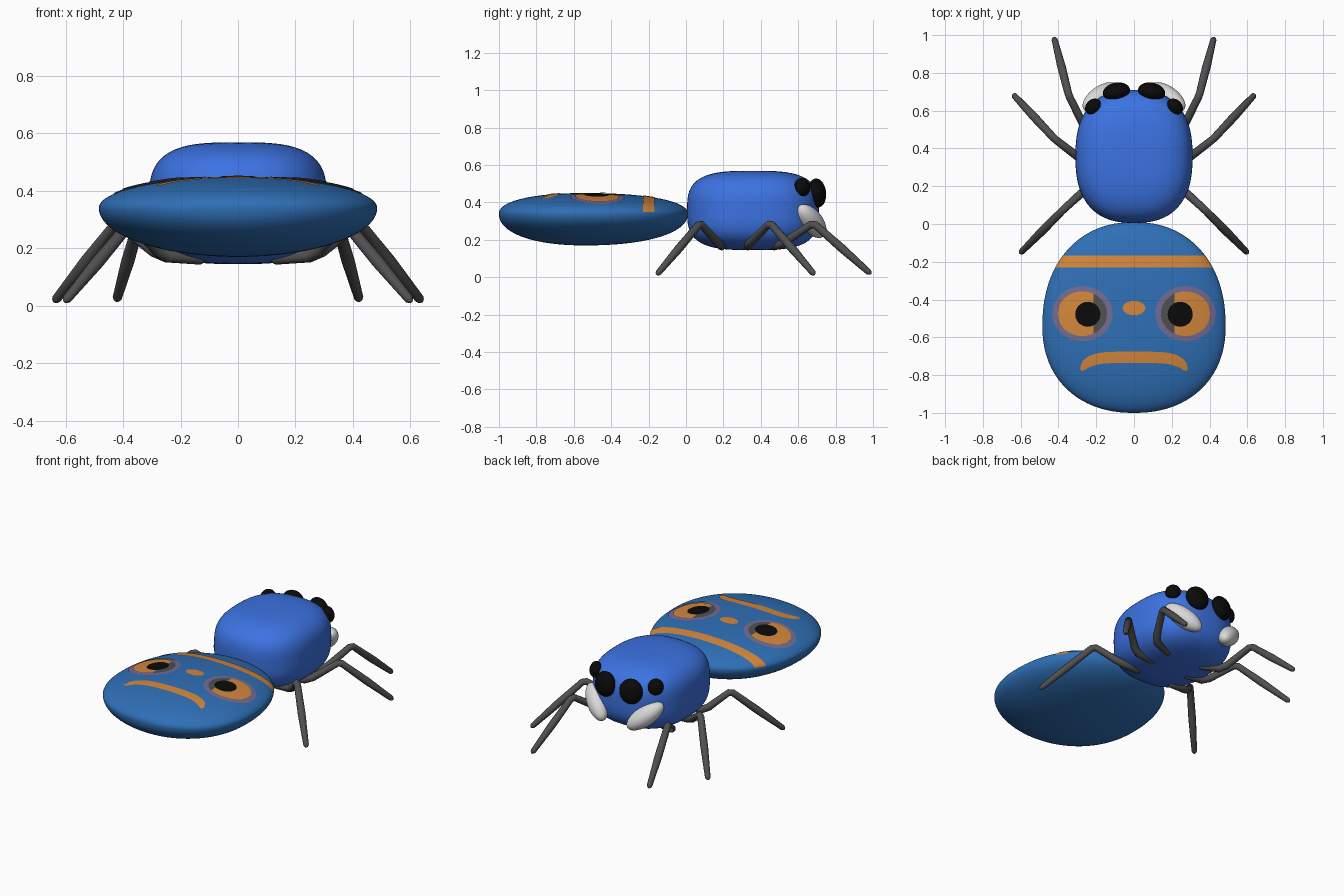
import bpy, bmesh, math
from mathutils import Vector

if "Cube" in bpy.data.objects:
    bpy.data.objects.remove(bpy.data.objects["Cube"])


def material(name, r, g, b):
    m = bpy.data.materials.new(name)
    m.diffuse_color = (r, g, b, 1)
    m.use_nodes = True
    m.node_tree.nodes["Principled BSDF"].inputs["Base Color"].default_value = m.diffuse_color
    return m


BLUE = material("bright_blue", 0.045, 0.17, 0.76)
DEEP = material("deep_blue", 0.028, 0.16, 0.47)
ORANGE = material("orange", 0.65, 0.24, 0.045)
GREY = material("dark_grey", 0.08, 0.08, 0.08)
WHITE = material("pale_grey", 0.7, 0.7, 0.7)
BLACK = material("black", 0.003, 0.003, 0.003)
MAUVE = material("mauve", 0.17, 0.15, 0.29)


def finish(name, bm, mat):
    me = bpy.data.meshes.new(name)
    bm.to_mesh(me)
    bm.free()
    me.materials.append(mat)
    me.shade_smooth()
    ob = bpy.data.objects.new(name, me)
    bpy.context.collection.objects.link(ob)
    return ob


def grid(bm, fn, nu, nv):
    """Quad sheet from fn(u, v), u and v in 0..1."""
    rows = [[bm.verts.new(fn(i / nu, j / nv)) for j in range(nv + 1)] for i in range(nu + 1)]
    for i in range(nu):
        for j in range(nv):
            bm.faces.new((rows[i][j], rows[i + 1][j], rows[i + 1][j + 1], rows[i][j + 1]))
    bmesh.ops.remove_doubles(bm, verts=bm.verts, dist=1e-5)
    bmesh.ops.dissolve_degenerate(bm, edges=bm.edges, dist=1e-6)


# Abdomen: flattened egg, lower half deeper than upper half
YC, ZC, W, TOP, BOT, N = -0.54, 0.34, 0.485, 0.11, 0.17, 2.2


def swell(y):
    t = abs(y - YC) / (0.55 if y > YC else 0.46)
    return max(0.0, 1 - t ** N) ** (1 / N)


def abdomen(u, v):
    c = math.cos(math.pi * u)
    y = YC + c * (0.55 if c > 0 else 0.46)
    f = swell(y)
    a = 2 * math.pi * v
    s = math.sin(a)
    return (W * f * math.cos(a), y, ZC + f * s * (TOP if s > 0 else BOT))


bm = bmesh.new()
grid(bm, abdomen, 72, 96)
bmesh.ops.recalc_face_normals(bm, faces=bm.faces)
finish("abdomen", bm, DEEP)


# Painted markings: thin plates lying on the abdomen's upper surface
def plate(name, mat, fn, nu, nv, lift):
    def on_top(u, v):
        x, y = fn(u, v)
        f = swell(y)
        z = ZC + TOP * math.sqrt(max(0.0, f * f - (x / W) ** 2))
        return (x * (1 + lift), y, z + lift)
    bm = bmesh.new()
    grid(bm, on_top, nu, nv)
    bm.normal_update()
    if sum(f.normal.z for f in bm.faces) < 0:
        bmesh.ops.reverse_faces(bm, faces=bm.faces)
    finish(name, bm, mat)


def disc(cx, cy, rx, ry):
    return lambda u, v: (cx + rx * u * math.cos(2 * math.pi * v),
                         cy + ry * u * math.sin(2 * math.pi * v))


def band(u, v):
    y = -0.168 - 0.062 * v
    return (W * swell(y) * math.cos(math.pi * (0.02 + 0.96 * u)), y)


def mouth(u, v):
    s = 2 * u - 1
    cap = math.sqrt(max(0.0, 1 - abs(s) ** 24))
    return (0.285 * s, -0.706 - 0.06 * abs(s) ** 5 + 0.03 * cap * (2 * v - 1))


plate("cross_band", ORANGE, band, 80, 6, 0.003)
plate("mouth_marking", ORANGE, mouth, 60, 6, 0.003)
plate("nose_marking", ORANGE, disc(0, -0.445, 0.06, 0.038), 6, 32, 0.003)
for side, label in ((-1, "left"), (1, "right")):
    cx, cy = side * 0.272, -0.475

    def outer_part(u, v):
        # outer part of the iris, cut straight on its inner side
        d = -0.06 + 0.19 * u
        h = 0.118 * math.sqrt(max(0.0, 1 - (d / 0.13) ** 2))
        return (cx + side * d, cy + h * (2 * v - 1))

    plate(label + "_eyespot_ring", MAUVE, disc(cx, cy, 0.16, 0.146), 10, 48, 0.0025)
    plate(label + "_eyespot_shadow", GREY, disc(cx, cy, 0.13, 0.118), 10, 48, 0.004)
    plate(label + "_eyespot_iris", ORANGE, outer_part, 24, 16, 0.0055)
    plate(label + "_eyespot_pupil", BLACK, disc(side * 0.243, -0.478, 0.066, 0.066), 8, 40, 0.007)

# Head and thorax: one rounded, boxy body
bm = bmesh.new()
bmesh.ops.create_icosphere(bm, subdivisions=5, radius=1)
for v in bm.verts:
    x, y, z = (abs(c) for c in v.co)
    r = ((x ** 2.5 + y ** 2.5) ** (3.2 / 2.5) + z ** 3.2) ** (1 / 3.2)
    p = v.co / r
    v.co = (0.31 * p.x, 0.358 + 0.352 * p.y, 0.357 + 0.212 * p.z)
finish("head_and_thorax", bm, BLUE)


def ellipsoid(name, mat, centre, axis, radii):
    """Ellipsoid whose local z points along axis."""
    bm = bmesh.new()
    bmesh.ops.create_uvsphere(bm, u_segments=32, v_segments=20, radius=1)
    for v in bm.verts:
        v.co = Vector((v.co.x * radii[0], v.co.y * radii[1], v.co.z * radii[2]))
    ob = finish(name, bm, mat)
    ob.location = centre
    ob.rotation_euler = Vector(axis).to_track_quat('Z', 'Y').to_euler()


# Legs: bent tapered tubes (root under body, elbow, knee, foot)
def leg(name, pts):
    pts = [Vector(p) for p in pts]
    root, elbow, knee, foot = pts
    tip = (foot - knee).normalized()
    start = (root - elbow).normalized()
    path = [(root + start * 0.018, 0.25), (root + start * 0.012, 0.7), (root, 1.0),
            (root.lerp(elbow, 0.85), 1.05), (elbow.lerp(knee, 0.15), 1.05),
            (elbow.lerp(knee, 0.93), 0.95), (knee.lerp(foot, 0.04), 0.95),
            (knee.lerp(foot, 0.5), 1.05), (foot - tip * 0.01, 0.75),
            (foot, 0.55), (foot + tip * 0.008, 0.15)]
    cu = bpy.data.curves.new(name, 'CURVE')
    cu.dimensions = '3D'
    cu.bevel_depth = 0.022
    cu.bevel_resolution = 4
    cu.use_fill_caps = True
    sp = cu.splines.new('POLY')
    sp.points.add(len(path) - 1)
    for q, (co, rad) in zip(sp.points, path):
        q.co = (*co, 1)
        q.radius = rad
    sp.use_smooth = True
    cu.materials.append(GREY)
    ob = bpy.data.objects.new(name, cu)
    bpy.context.collection.objects.link(ob)
    bpy.ops.object.select_all(action='DESELECT')
    ob.select_set(True)
    bpy.context.view_layer.objects.active = ob
    bpy.ops.object.convert(target='MESH')


LEGS = {
    "front_leg": [(0.13, 0.47, 0.165), (0.26, 0.51, 0.175), (0.345, 0.68, 0.29), (0.422, 0.983, 0.022)],
    "middle_leg": [(0.13, 0.33, 0.165), (0.27, 0.335, 0.175), (0.42, 0.45, 0.29), (0.637, 0.683, 0.018)],
    "rear_leg": [(0.13, 0.19, 0.165), (0.26, 0.18, 0.175), (0.375, 0.075, 0.288), (0.6, -0.152, 0.018)],
}
for side, label in ((-1, "left_"), (1, "right_")):
    for name, pts in LEGS.items():
        leg(label + name, [(side * x, y, z) for x, y, z in pts])
    # Eyes and pale mouthparts
    ellipsoid(label + "large_eye", BLACK, (side * 0.093, 0.7, 0.45),
              (side * 0.2, 1, 0.1), (0.073, 0.078, 0.048))
    ellipsoid(label + "small_eye", BLACK, (side * 0.217, 0.622, 0.482),
              (side * 0.7, 0.7, 0.2), (0.047, 0.05, 0.036))
    ellipsoid(label + "mouthpart", WHITE, (side * 0.175, 0.67, 0.3),
              (side * -0.17, 0.12, -0.15), (0.06, 0.06, 0.13))
